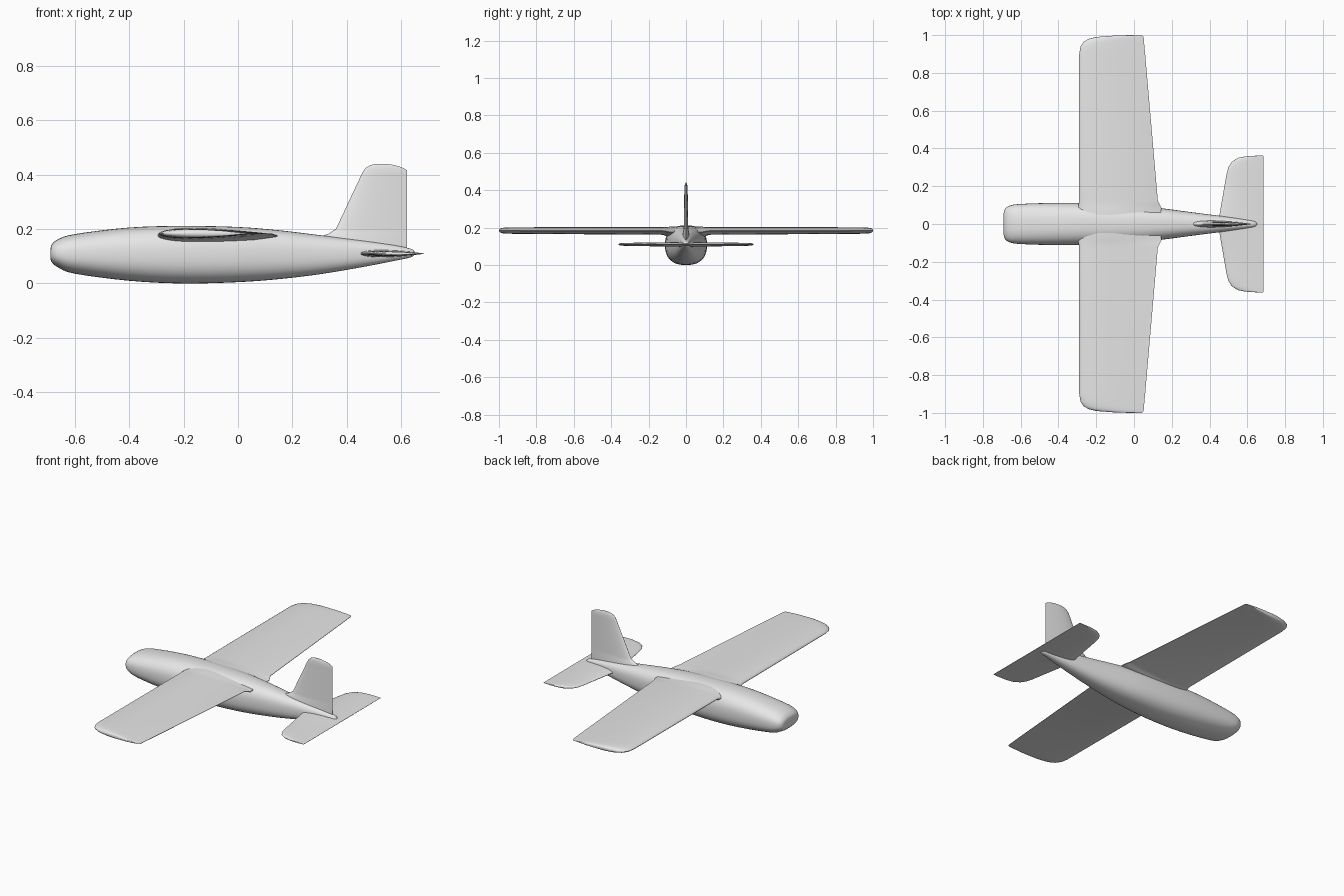
import bpy
import bmesh
import math
from mathutils import Vector

default_cube = bpy.data.objects.get("Cube")
if default_cube:
    bpy.data.objects.remove(default_cube, do_unlink=True)

# One plain grey finish for the whole airframe
grey = bpy.data.materials.new("plain grey")
grey.use_nodes = True
grey_colour = (0.8, 0.8, 0.8, 1)
grey.diffuse_color = grey_colour
grey.node_tree.nodes["Principled BSDF"].inputs["Base Color"].default_value = grey_colour


def loft(name, sections):
    """Skin a list of closed sections and cap both ends."""
    bm = bmesh.new()
    rings = [[bm.verts.new(point) for point in section] for section in sections]
    for first, second in zip(rings, rings[1:]):
        count = len(first)
        for i in range(count):
            j = (i + 1) % count
            bm.faces.new((first[i], first[j], second[j], second[i]))
    bm.faces.new(rings[0])
    bm.faces.new(rings[-1])
    bmesh.ops.recalc_face_normals(bm, faces=bm.faces[:])
    mesh = bpy.data.meshes.new(name)
    bm.to_mesh(mesh)
    bm.free()
    mesh.materials.append(grey)
    part = bpy.data.objects.new(name, mesh)
    bpy.context.collection.objects.link(part)
    bpy.ops.object.select_all(action="DESELECT")
    part.select_set(True)
    bpy.context.view_layer.objects.active = part
    bpy.ops.object.shade_smooth_by_angle(angle=math.radians(50))
    return part


def smooth_stations(stations, steps):
    """Pass a smooth curve through the fuselage stations."""
    keys = [Vector(s) for s in stations]
    keys = [keys[0]] + keys + [keys[-1]]
    result = []
    for a, b, c, d in zip(keys, keys[1:], keys[2:], keys[3:]):
        for k in range(steps):
            t = k / steps
            start, end = (c - a) / 2, (d - b) / 2
            result.append(b + start * t + (3 * (c - b) - 2 * start - end) * t ** 2
                          + (2 * (b - c) + start + end) * t ** 3)
    return result + [keys[-1]]


def oval(x, low, high, half_width, sides=40, power=2.5):
    """Slightly squared oval fuselage section."""
    middle, half_height = (low + high) / 2, (high - low) / 2
    points = []
    for i in range(sides):
        angle = math.tau * i / sides
        c, s = math.cos(angle), math.sin(angle)
        points.append((x, half_width * math.copysign(abs(c) ** (2 / power), c),
                       middle + half_height * math.copysign(abs(s) ** (2 / power), s)))
    return points


def airfoil(lead, trail, thickness, count=16):
    """Closed symmetric aerofoil as (x, offset) pairs."""
    upper = []
    for i in range(count + 1):
        u = (1 - math.cos(math.pi * i / count)) / 2
        shape = 1.485 * math.sqrt(u) - 0.63 * u - 1.758 * u**2 + 1.421 * u**3 - 0.5 * u**4
        upper.append((lead + (trail - lead) * u, thickness * max(shape, 0.03 * u)))
    return upper + [(x, -h) for x, h in reversed(upper[1:])]


def surface(name, stations):
    """Full-span horizontal surface: span, lead, trail, height, thickness."""
    mirrored = [(-s[0],) + s[1:] for s in reversed(stations)] + stations
    loft(name, [[(x, y, z + h) for x, h in airfoil(lead, trail, thick)]
                for y, lead, trail, z, thick in mirrored])


# Fuselage: x, underside, top, half width
fuselage = [
    (-0.69, 0.09, 0.13, 0.055), (-0.684, 0.076, 0.146, 0.078),
    (-0.66, 0.058, 0.164, 0.096), (-0.6, 0.036, 0.182, 0.106),
    (-0.4, 0.01, 0.206, 0.112), (-0.2, 0, 0.212, 0.11),
    (0, 0.005, 0.208, 0.1), (0.15, 0.016, 0.196, 0.083),
    (0.3, 0.034, 0.178, 0.063), (0.45, 0.059, 0.16, 0.044),
    (0.57, 0.082, 0.142, 0.027), (0.635, 0.096, 0.128, 0.015),
    (0.65, 0.106, 0.118, 0.006),
]
loft("fuselage", [oval(*s) for s in smooth_stations(fuselage, 4)])

# Wing with a blended root and rounded leading tip corners
surface("wing", [
    (0.03, -0.29, 0.14, 0.178, 0.058), (0.085, -0.298, 0.145, 0.174, 0.062),
    (0.1, -0.294, 0.138, 0.178, 0.05), (0.125, -0.29, 0.126, 0.182, 0.041),
    (0.9, -0.29, 0.059, 0.184, 0.035), (0.94, -0.283, 0.055, 0.184, 0.034),
    (0.965, -0.266, 0.053, 0.184, 0.032), (0.98, -0.24, 0.052, 0.184, 0.029),
    (0.99, -0.2, 0.05, 0.184, 0.024), (0.997, -0.11, 0.046, 0.184, 0.015),
    (1, -0.02, 0.04, 0.184, 0.005),
])

# Tailplane
surface("tailplane", [
    (0.01, 0.44, 0.685, 0.11, 0.03), (0.045, 0.452, 0.685, 0.11, 0.024),
    (0.26, 0.489, 0.685, 0.11, 0.018), (0.3, 0.499, 0.685, 0.11, 0.017),
    (0.33, 0.518, 0.685, 0.11, 0.015), (0.35, 0.55, 0.685, 0.11, 0.012),
    (0.358, 0.59, 0.685, 0.11, 0.008), (0.362, 0.65, 0.684, 0.11, 0.003),
])

# Upright fin with a flared foot: height, lead, trail, thickness
fin = [
    (0.12, 0.29, 0.622, 0.04), (0.175, 0.31, 0.622, 0.034),
    (0.184, 0.335, 0.622, 0.028), (0.202, 0.361, 0.622, 0.024),
    (0.4, 0.454, 0.622, 0.018), (0.417, 0.463, 0.622, 0.016),
    (0.428, 0.473, 0.602, 0.013), (0.436, 0.488, 0.575, 0.009),
    (0.44, 0.508, 0.55, 0.004),
]
loft("fin", [[(x, h, z) for x, h in airfoil(lead, trail, thick)]
             for z, lead, trail, thick in fin])
